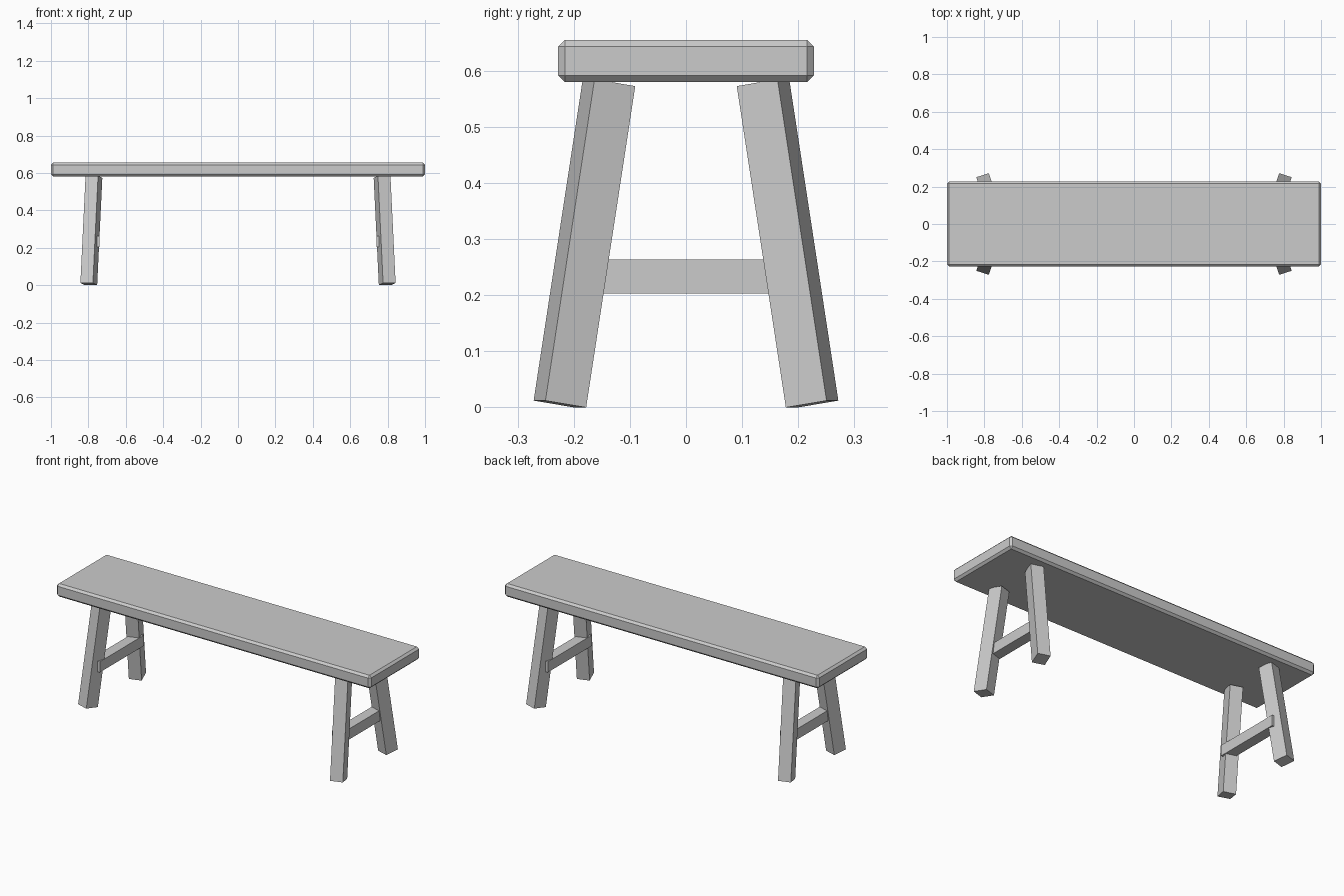
import bpy, bmesh
from math import radians
from mathutils import Matrix, Vector

if "Cube" in bpy.data.objects:
    bpy.data.objects.remove(bpy.data.objects["Cube"])


def box(name, size, centre, rot=Matrix.Identity(4), mirror=None, chamfer=0):
    """Box with its origin at the world centre, optionally chamfered and mirrored."""
    bm = bmesh.new()
    mat = Matrix.Translation(centre) @ rot @ Matrix.Diagonal(Vector((*size, 1)))
    bmesh.ops.create_cube(bm, size=1, matrix=mat)
    if chamfer:
        bmesh.ops.bevel(bm, geom=bm.edges[:], offset=chamfer, segments=1,
                        affect='EDGES')
    me = bpy.data.meshes.new(name)
    bm.to_mesh(me)
    bm.free()
    ob = bpy.data.objects.new(name, me)
    bpy.context.collection.objects.link(ob)
    if mirror:
        mod = ob.modifiers.new("Mirror", 'MIRROR')
        mod.use_axis = mirror
        mod.use_mirror_merge = False
    return ob


# Seat plank with chamfered edges
box("seat", (2.0, 0.456, 0.075), (0, 0, 0.6175), chamfer=0.012)

# Four splayed legs, leaning outward towards the corners
splay = Matrix.Rotation(radians(-17.5), 4, 'Z') @ Matrix.Rotation(radians(9.1), 4, 'X')
box("legs", (0.07, 0.077, 0.58), (0.784, 0.181, 0.2925), splay, (True, True, False))

# Stretcher between each pair of legs
box("stretchers", (0.06, 0.40, 0.061), (0.77, 0, 0.2335), mirror=(True, False, False))
